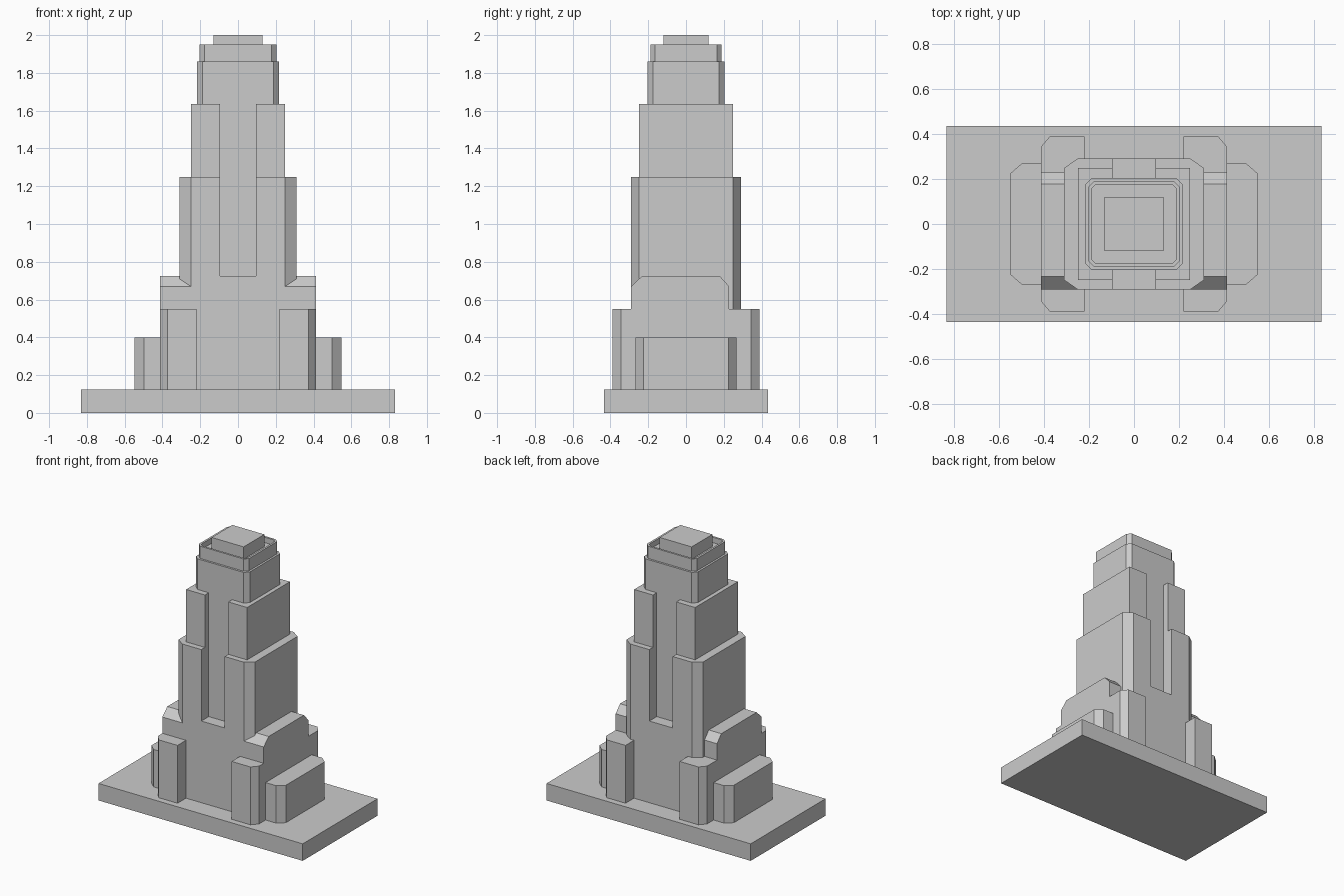
import bpy, bmesh

if "Cube" in bpy.data.objects:
    bpy.data.objects.remove(bpy.data.objects["Cube"])


def finish(name, bm):
    bmesh.ops.recalc_face_normals(bm, faces=bm.faces[:])
    mesh = bpy.data.meshes.new(name)
    bm.to_mesh(mesh)
    bm.free()
    ob = bpy.data.objects.new(name, mesh)
    bpy.context.collection.objects.link(ob)
    return ob


def prism(name, points, direction, recess=None):
    """Extrude a flat 3D outline; recess = (rim width, depth) sinks the end face."""
    bm = bmesh.new()
    face = bm.faces.new([bm.verts.new(p) for p in points])
    top = bmesh.ops.extrude_face_region(bm, geom=[face], use_keep_orig=True)["geom"]
    bmesh.ops.translate(bm, vec=direction, verts=[g for g in top if isinstance(g, bmesh.types.BMVert)])
    bmesh.ops.recalc_face_normals(bm, faces=bm.faces[:])
    if recess:
        cap = max(bm.faces, key=lambda f: f.calc_center_median().z)
        bmesh.ops.inset_region(bm, faces=[cap], thickness=recess[0], use_even_offset=True)
        floor = bmesh.ops.extrude_discrete_faces(bm, faces=[cap])["faces"][0]
        bmesh.ops.translate(bm, vec=(0, 0, -recess[1]), verts=floor.verts[:])
    return finish(name, bm)


def tier(name, x, y, z0, z1, cx=0, cy=0, notch=None, recess=None):
    """Centred tier with chamfered corners and optional front/back notches."""
    quarter = [(x, y - cy), (x - cx, y)] if cx else [(x, y)]
    if notch:
        quarter += [(notch[0], y), (notch[0], notch[1])]
    half = quarter + [(-a, b) for a, b in reversed(quarter)]
    outline = half + [(-a, -b) for a, b in half]
    prism(name, [(a, b, z0) for a, b in outline], (0, 0, z1 - z0), recess)


# Base slab and central tower
SLOT = (0.095, 0.204)
tier("base_slab", 0.83, 0.434, 0, 0.125)
tier("tower_lower_shaft", 0.31, 0.29, 0.125, 0.725, 0.06, 0.042)
tier("tower_slotted_shaft", 0.31, 0.29, 0.725, 1.25, 0.06, 0.042, SLOT)
tier("tower_second_tier", 0.248, 0.248, 1.25, 1.635, notch=SLOT)
tier("tower_upper_tier", 0.218, 0.204, 1.635, 1.86, 0.03, 0.03)
tier("parapet", 0.203, 0.189, 1.86, 1.95, 0.026, 0.026, recess=(0.015, 0.04))
tier("roof_block", 0.13, 0.12, 1.90, 2.0)

for side, s in (("left", -1), ("right", 1)):
    # Corner pillars joined into one block per side
    pillar = [(0.22, -0.388), (0.373, -0.388), (0.412, -0.343),
              (0.412, 0.343), (0.373, 0.388), (0.22, 0.388)]
    prism(side + "_corner_pillars", [(s * x, y, 0.125) for x, y in pillar], (0, 0, 0.425))

    # Shoulder with sloped ends above the pillars
    shoulder = [(-0.29, 0.55), (-0.29, 0.67), (-0.232, 0.725),
                (0.178, 0.725), (0.228, 0.67), (0.228, 0.55)]
    prism(side + "_shoulder", [(s * 0.25, y, z) for y, z in shoulder], (s * 0.162, 0, 0))

    # Low outer annex
    annex = [(0.40, -0.268), (0.498, -0.268), (0.547, -0.225),
             (0.547, 0.225), (0.498, 0.268), (0.40, 0.268)]
    prism(side + "_annex", [(s * x, y, 0.125) for x, y in annex], (0, 0, 0.275))
